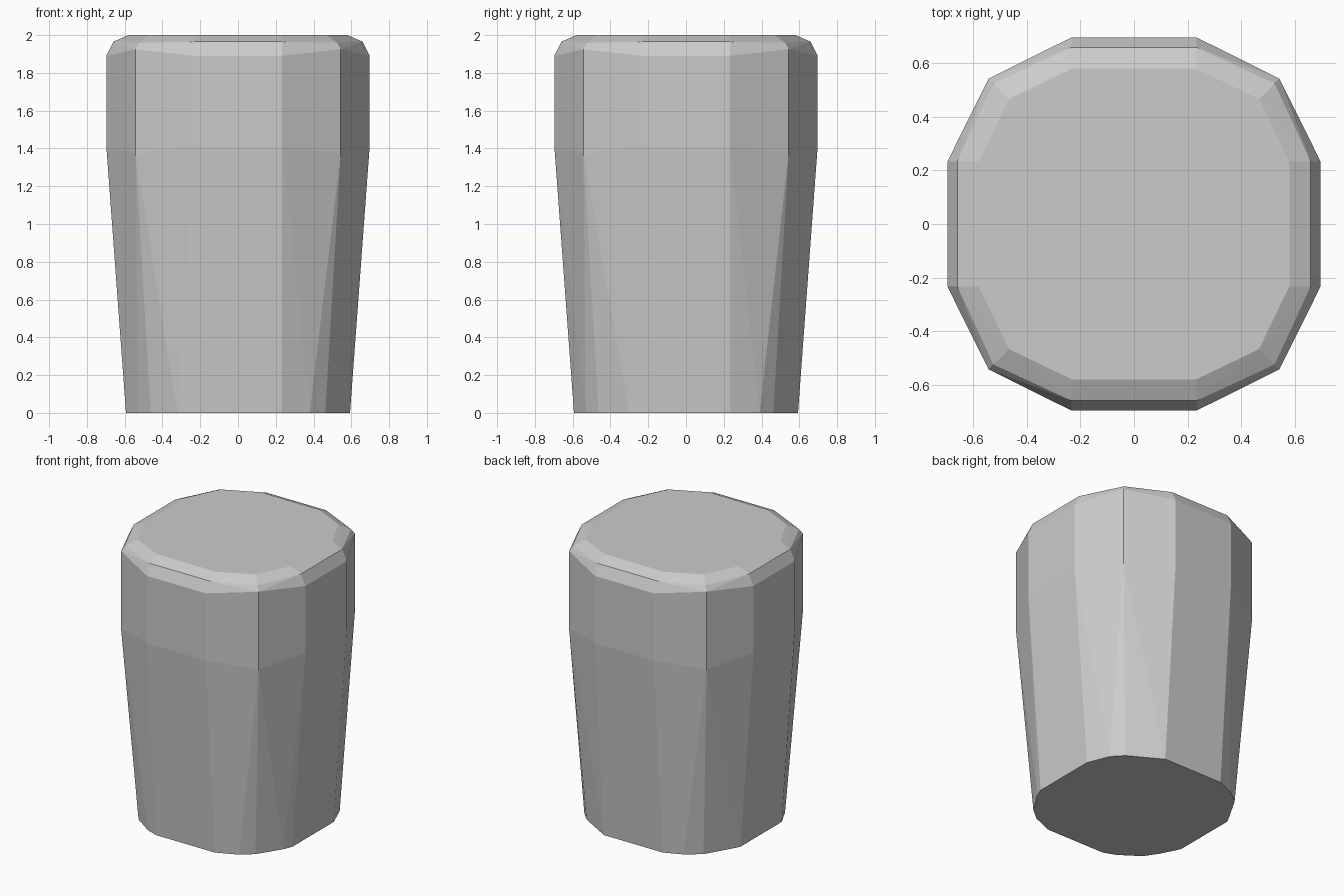
import bpy, bmesh, math

cube = bpy.data.objects.get("Cube")
if cube:
    bpy.data.objects.remove(cube, do_unlink=True)

# Single plain grey material
grey = bpy.data.materials.new("plain_grey")
grey.use_nodes = True
colour = (0.6, 0.6, 0.6, 1)
grey.diffuse_color = colour
grey.node_tree.nodes["Principled BSDF"].inputs["Base Color"].default_value = colour


def ring(side, half, corner, z, corner_z):
    """Twelve points: two on each side of a square, one on each corner."""
    points = []
    for sx in (-1, 1):
        for sy in (-1, 1):
            points += [(sx * side, sy * half, z), (sx * half, sy * side, z),
                       (sx * corner, sy * corner, corner_z)]
    return points


# Rings of the tapered body, straight collar and rounded lid
points = ring(0.593, 0.233, 0.462, 0, 0)
points += ring(0.697, 0.233, 0.543, 1.41, 1.37)
points += ring(0.697, 0.233, 0.543, 1.89, 1.925)
points += ring(0.66, 0.233, 0.525, 1.965, 1.96)
points += ring(0.58, 0.233, 0.467, 2, 2)

# Extra foot points that soften the base outline unevenly
points += [(x, y, 0) for x, y in (
    (-0.32, -0.56), (0.38, -0.53), (0.565, -0.3), (0.53, 0.39),
    (-0.36, 0.54), (-0.565, 0.285), (-0.53, -0.36))]

# Wrap all rings in one faceted skin
bm = bmesh.new()
for p in points:
    bm.verts.new(p)
result = bmesh.ops.convex_hull(bm, input=bm.verts)
unused = {g for g in result["geom_interior"] + result["geom_unused"]
          if isinstance(g, bmesh.types.BMVert)}
bmesh.ops.delete(bm, geom=list(unused), context="VERTS")
bmesh.ops.dissolve_limit(bm, angle_limit=math.radians(0.5),
                         verts=bm.verts, edges=bm.edges)
bmesh.ops.recalc_face_normals(bm, faces=bm.faces)

mesh = bpy.data.meshes.new("tapered_body")
bm.to_mesh(mesh)
bm.free()
mesh.materials.append(grey)
body = bpy.data.objects.new("tapered_body", mesh)
bpy.context.collection.objects.link(body)
